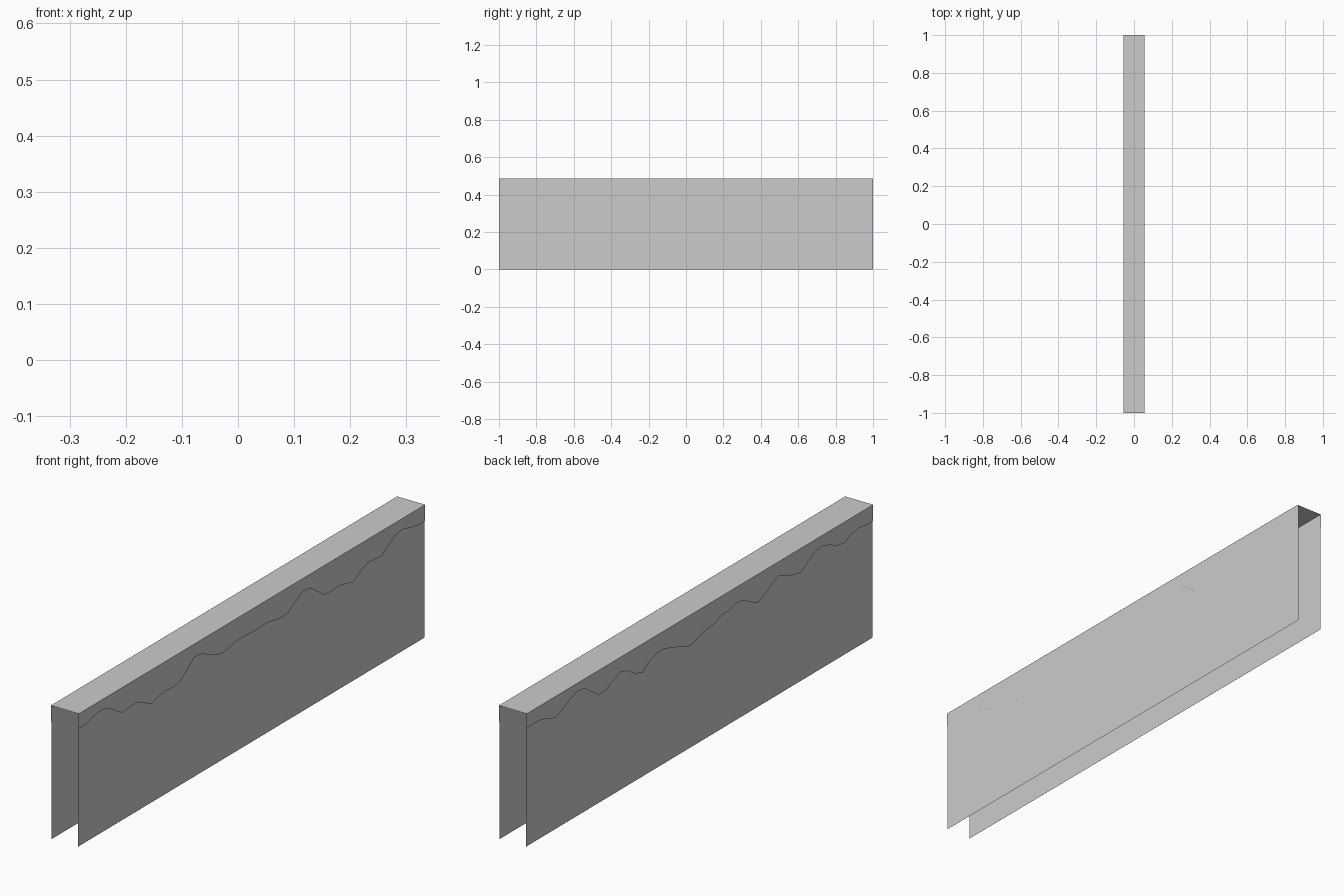
import bpy

if "Cube" in bpy.data.objects:
    bpy.data.objects.remove(bpy.data.objects["Cube"])

LENGTH, HEIGHT = 2.0, 0.487
WALL_X, CAP_X = 0.053, 0.0565

# Hanging depth of the ragged edge, in thousandths, at even steps from y=-1 to y=1
RIGHT = [52, 55, 41, 37, 44, 68, 92, 89, 85, 103, 124, 114, 107, 111, 107, 81,
         48, 52, 70, 89, 96, 89, 81, 83, 85, 85, 83, 89, 96, 92, 70, 48, 50,
         77, 107, 109, 107, 114, 125, 103, 85, 89, 92, 65, 44, 41, 52, 59, 59]
LEFT = [52, 52, 54, 66, 79, 63, 44, 30, 35, 63, 90, 89, 68, 55, 66, 92, 105,
        81, 65, 66, 77, 90, 107, 111, 96, 89, 85, 70, 70, 59, 63, 85, 105, 89,
        66, 52, 70, 81, 89, 63, 44, 39, 52, 70, 76, 59, 54, 59, 59][::-1]


def make_object(name, verts, faces):
    mesh = bpy.data.meshes.new(name)
    mesh.from_pydata(verts, [], faces)
    mesh.update()
    obj = bpy.data.objects.new(name, mesh)
    bpy.context.collection.objects.link(obj)
    return obj


# Wall sides: two open upright sheets
for name, s in (("wall_right", 1), ("wall_left", -1)):
    h = LENGTH / 2
    verts = [(s * WALL_X, -h * s, 0), (s * WALL_X, h * s, 0),
             (s * WALL_X, h * s, HEIGHT - 0.001), (s * WALL_X, -h * s, HEIGHT - 0.001)]
    make_object(name, verts, [(0, 1, 2, 3)])

# Top cover: a flat strip with a ragged flap hanging down each side
n = len(RIGHT)
verts, faces = [], []
for i, (left, right) in enumerate(zip(LEFT, RIGHT)):
    y = -LENGTH / 2 + LENGTH * i / (n - 1)
    verts += [(CAP_X, y, HEIGHT - right / 1000), (CAP_X, y, HEIGHT),
              (-CAP_X, y, HEIGHT), (-CAP_X, y, HEIGHT - left / 1000)]
for i in range(n - 1):
    for k in range(3):
        a, b = 4 * i + k, 4 * (i + 1) + k
        faces.append((a, b, b + 1, a + 1))
make_object("ragged_top_cover", verts, faces)
